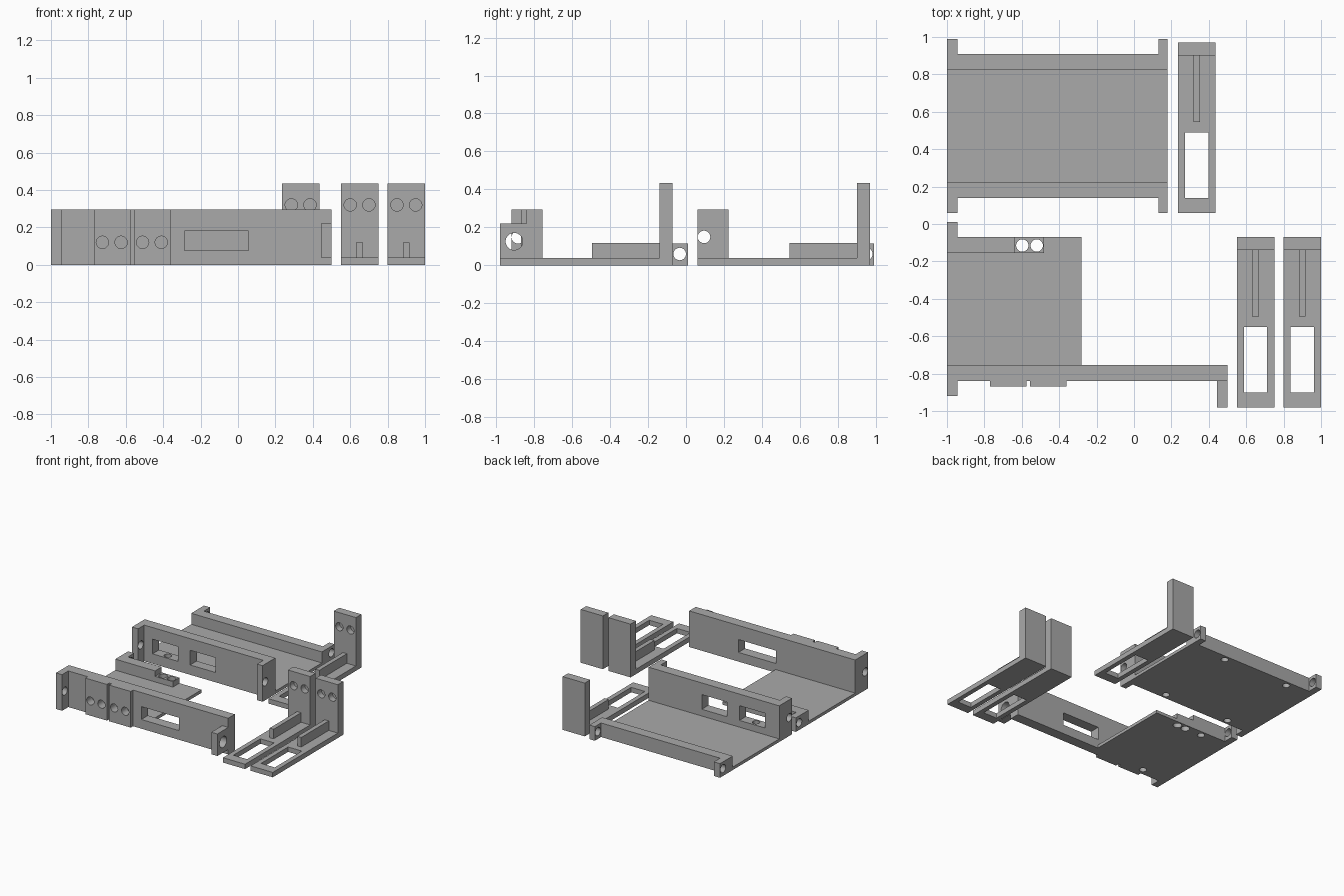
import bpy
import bmesh
from math import radians
from mathutils import Matrix, Vector

cube = bpy.data.objects.get("Cube")
if cube:
    bpy.data.objects.remove(cube, do_unlink=True)

grey = bpy.data.materials.new("plain grey")
grey.use_nodes = True
COLOUR = (0.4, 0.4, 0.4, 1)
grey.diffuse_color = COLOUR
grey.node_tree.nodes["Principled BSDF"].inputs["Base Color"].default_value = COLOUR


def add_object(name, bm):
    mesh = bpy.data.meshes.new(name)
    bm.to_mesh(mesh)
    bm.free()
    mesh.materials.append(grey)
    obj = bpy.data.objects.new(name, mesh)
    bpy.context.collection.objects.link(obj)
    return obj


def box(name, x, y, z):
    """Box from (min, max) pairs."""
    bm = bmesh.new()
    bmesh.ops.create_cube(bm, size=1)
    lo, hi = (Vector(c) for c in zip(x, y, z))
    bmesh.ops.scale(bm, vec=hi - lo, verts=bm.verts)
    bmesh.ops.translate(bm, vec=(lo + hi) / 2, verts=bm.verts)
    return add_object(name, bm)


def drill(axis, centre, length, r=0.033):
    """Round cutter along one axis."""
    turn = {"X": Matrix.Rotation(radians(90), 4, "Y"),
            "Y": Matrix.Rotation(radians(90), 4, "X"),
            "Z": Matrix.Identity(4)}[axis]
    bm = bmesh.new()
    bmesh.ops.create_cone(bm, cap_ends=True, segments=32, radius1=r, radius2=r,
                          depth=length, matrix=Matrix.Translation(centre) @ turn)
    obj = add_object("drill", bm)
    obj.hide_render = True
    return obj


def build(name, solids, cutters):
    """Fuse the solids, then subtract the cutters."""
    body = solids[0]
    body.name = name
    bpy.ops.object.select_all(action="DESELECT")
    bpy.context.view_layer.objects.active = body
    body.select_set(True)
    steps = [("UNION", s) for s in solids[1:]] + [("DIFFERENCE", c) for c in cutters]
    for operation, tool in steps:
        mod = body.modifiers.new("cut", "BOOLEAN")
        mod.operation = operation
        mod.solver = "EXACT"
        mod.object = tool
        bpy.ops.object.modifier_apply(modifier=mod.name)
        bpy.data.objects.remove(tool, do_unlink=True)
    bpy.ops.object.shade_smooth_by_angle(angle=radians(30))


WALL, LOW, FLOOR = 0.295, 0.115, 0.025
LEFT_EDGE = (-1, -0.945)

# Wide tray: floor, tall front wall, low back wall and four ears
solids = [box("floor", (-1, 0.18), (0.14, 0.91), (0, FLOOR)),
          box("front_wall", (-1, 0.18), (0.14, 0.225), (0, WALL)),
          box("back_wall", (-1, 0.18), (0.825, 0.91), (0, LOW))]
for ear_x in (LEFT_EDGE, (0.13, 0.18)):
    solids.append(box("front_ear", ear_x, (0.06, 0.2), (0, WALL)))
    solids.append(box("back_ear", ear_x, (0.85, 0.99), (0, LOW)))
cutters = [box("window", wx, (0.1, 0.3), (0.08, 0.2))
           for wx in ((-0.87, -0.64), (-0.53, -0.30))]
cutters += [drill("X", (-0.4, 0.095, 0.15), 2), drill("X", (-0.4, 0.95, 0.06), 2)]
cutters += [drill("Z", (x, y, 0), 0.16, 0.028) for x in (-0.76, -0.16) for y in (0.18, 0.865)]
build("wide_tray", solids, cutters)

# Small tray: floor, long front panel with raised pads, low back wall and tab
solids = [box("floor", (-1, -0.28), (-0.8, -0.07), (0, FLOOR)),
          box("front_panel", (-1, 0.5), (-0.84, -0.755), (0, WALL)),
          box("back_wall", (-1, -0.64), (-0.155, -0.07), (0, LOW)),
          box("tab", (-0.66, -0.48), (-0.155, -0.07), (0, 0.07)),
          box("front_ear", LEFT_EDGE, (-0.92, -0.8), (0, WALL)),
          box("back_ear", LEFT_EDGE, (-0.12, 0.01), (0, LOW)),
          box("far_ear", (0.445, 0.5), (-0.98, -0.8), (0.04, 0.22))]
for pad_x in ((-0.77, -0.575), (-0.555, -0.36)):
    solids.append(box("pad", pad_x, (-0.87, -0.8), (0, WALL)))
cutters = [box("window", (-0.285, 0.055), (-1, -0.7), (0.075, 0.18)),
           drill("X", (-1, -0.885, 0.148), 0.3),
           drill("X", (0.47, -0.905, 0.126), 0.3, 0.045),
           drill("X", (-1, -0.033, 0.06), 0.3)]
cutters += [drill("Y", (x, -0.87, 0.12), 0.14) for x in (-0.725, -0.625, -0.51, -0.41)]
cutters += [drill("Z", (x, -0.115, 0), 0.3) for x in (-0.597, -0.52)]
cutters += [drill("Z", (-0.75, y, 0), 0.16, 0.028) for y in (-0.115, -0.79)]
build("small_tray", solids, cutters)


# Three matching angle brackets: slotted foot, upright post and rib
def bracket(name, x, y):
    base = box("foot", (x - 0.1, x + 0.1), (y, y + 0.91), (0, 0.04))
    post = box("post", (x - 0.1, x + 0.1), (y + 0.84, y + 0.91), (0, 0.435))
    rib = box("rib", (x - 0.018, x + 0.018), (y + 0.485, y + 0.87), (0.02, 0.118))
    slot = box("slot", (x - 0.062, x + 0.062), (y + 0.08, y + 0.43), (-0.1, 0.1))
    holes = [drill("Y", (x + side * 0.05, y + 0.84, 0.32), 0.1) for side in (-1, 1)]
    build(name, [base, post, rib], [slot] + holes)


bracket("back_bracket", 0.335, 0.06)
bracket("inner_front_bracket", 0.65, -0.98)
bracket("outer_front_bracket", 0.9, -0.98)
